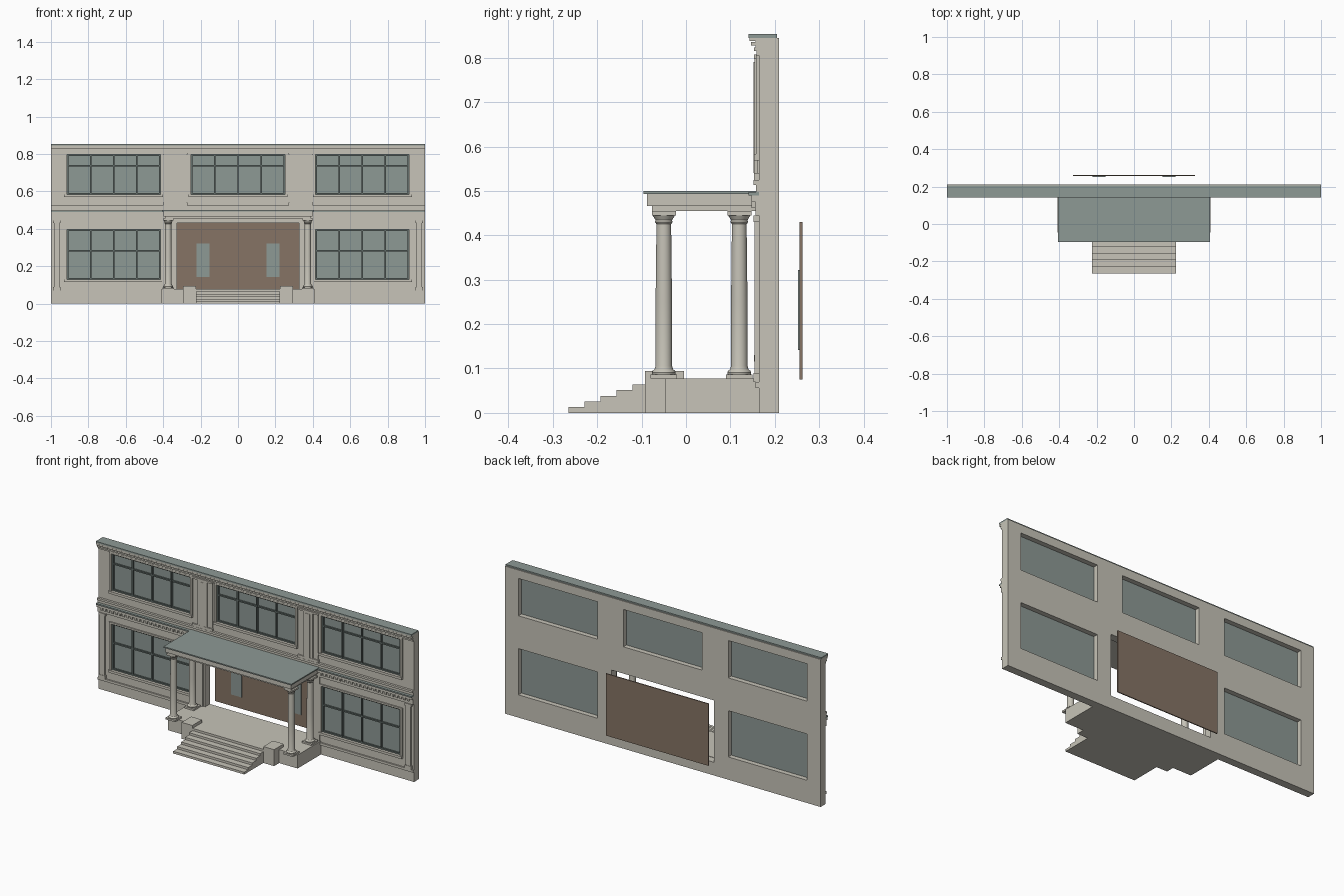
import bpy, bmesh, math

if "Cube" in bpy.data.objects:
    bpy.data.objects.remove(bpy.data.objects["Cube"], do_unlink=True)


def material(name, rgb):
    m = bpy.data.materials.new(name)
    m.use_nodes = True
    m.diffuse_color = (*rgb, 1)
    m.node_tree.nodes["Principled BSDF"].inputs["Base Color"].default_value = (*rgb, 1)
    return m


STONE = material("warm stone", (0.57, 0.55, 0.48))
TEAL = material("grey green", (0.27, 0.32, 0.30))
BROWN = material("brown wood", (0.24, 0.175, 0.13))
FRAME = material("dark frame", (0.13, 0.16, 0.15))


def finish(name, bm, mat):
    bmesh.ops.recalc_face_normals(bm, faces=bm.faces)
    me = bpy.data.meshes.new(name)
    bm.to_mesh(me)
    bm.free()
    me.materials.append(mat)
    ob = bpy.data.objects.new(name, me)
    bpy.context.collection.objects.link(ob)
    return ob


def boxes(name, mat, spans):
    """One object made of boxes, each given as (x0, x1, y0, y1, z0, z1)."""
    bm = bmesh.new()
    for x0, x1, y0, y1, z0, z1 in spans:
        vs = bmesh.ops.create_cube(bm, size=1)["verts"]
        for v in vs:
            v.co.x = x0 if v.co.x < 0 else x1
            v.co.y = y0 if v.co.y < 0 else y1
            v.co.z = z0 if v.co.z < 0 else z1
    return finish(name, bm, mat)


def both(spans):
    """Mirror boxes across x = 0."""
    return spans + [(-s[1], -s[0], *s[2:]) for s in spans]


FRONT, BACK = 0.165, 0.21
TOP = 0.845
W = 0.25                                   # half width of a window
LOW, HIGH = (0.13, 0.395), (0.583, 0.797)  # window heights
DOOR = (-0.325, 0.325, 0.075, 0.43)
windows = [(cx - W, cx + W, *zz) for cx, zz in
           ((-0.665, LOW), (0.665, LOW), (-0.665, HIGH), (0, HIGH), (0.665, HIGH))]


# Wall with openings
def build_wall():
    holes = windows + [DOOR]
    xs = sorted({-1, 1} | {x for h in holes for x in h[:2]})
    zs = sorted({0, TOP} | {z for h in holes for z in h[2:]})
    bm = bmesh.new()
    grid = {(x, z): bm.verts.new((x, FRONT, z)) for x in xs for z in zs}
    for x0, x1 in zip(xs, xs[1:]):
        for z0, z1 in zip(zs, zs[1:]):
            cx, cz = (x0 + x1) / 2, (z0 + z1) / 2
            if not any(a < cx < b and c < cz < d for a, b, c, d in holes):
                bm.faces.new([grid[p] for p in ((x0, z0), (x1, z0), (x1, z1), (x0, z1))])
    bmesh.ops.delete(bm, geom=[v for v in bm.verts if not v.link_faces], context="VERTS")
    new = bmesh.ops.extrude_face_region(bm, geom=bm.faces[:])["geom"]
    for v in new:
        if isinstance(v, bmesh.types.BMVert):
            v.co.y = BACK
    # The extrusion keeps the starting faces as the front side
    finish("facade_wall", bm, STONE)


build_wall()

# Windows: glass, glazing bars, casing and sill
glass, bars, casing, sills = [], [], [], []
for x0, x1, z0, z1 in windows:
    glass.append((x0, x1, 0.178, 0.182, z0, z1))
    t = 0.004
    for i in range(5):
        x = x0 + t + (x1 - x0 - 2 * t) * i / 4
        bars.append((x - t, x + t, 0.168, 0.178, z0, z1))
    for z in (z0 + t, z1 - t, z0 + (z1 - z0) * (0.58 if z0 < 0.3 else 0.72)):
        bars.append((x0, x1, 0.169, 0.178, z - t, z + t))
    c = 0.014
    casing += [(x0 - c, x0, 0.158, FRONT, z0, z1), (x1, x1 + c, 0.158, FRONT, z0, z1),
               (x0 - c, x1 + c, 0.158, FRONT, z1, z1 + c * 0.7)]
    sills.append((x0 - c, x1 + c, 0.153, 0.178, z0 - 0.014, z0))
boxes("window_glass", TEAL, glass)
boxes("glazing_bars", FRAME, bars)
boxes("window_casings", STONE, casing)
boxes("window_sills", STONE, sills)

# Horizontal mouldings
boxes("plinth_ledge", STONE, both([(0.41, 1, 0.157, FRONT, 0.056, 0.07)]))
boxes("middle_cornice", STONE, [(-1, 1, y, FRONT, a, b) for y, a, b in (
    (0.157, 0.445, 0.458), (0.155, 0.458, 0.476), (0.147, 0.476, 0.49),
    (0.158, 0.498, 0.513), (0.152, 0.513, 0.525))])
boxes("middle_cornice_flashing", TEAL, [(-1, 1, 0.141, FRONT, 0.49, 0.498)])
boxes("dentils", STONE, both([(x / 1000, x / 1000 + 0.012, 0.148, 0.156, 0.462, 0.476)
                             for x in range(415, 990, 24)]))
boxes("top_cornice", STONE, [(-1, 1, y, FRONT, a, b) for y, a, b in (
    (0.159, 0.805, 0.815), (0.153, 0.815, 0.823), (0.146, 0.828, 0.836), (0.143, 0.838, TOP))]
    + [(-1, 1, 0.157, FRONT, 0.823, TOP)])
boxes("roof_edge", TEAL, [(-1, 1, 0.141, 0.205, TOP, 0.853)])

# Pilasters with bases and caps
boxes("upper_pilasters", STONE, both([
    (0.275, 0.395, 0.160, FRONT, 0.525, 0.805), (0.305, 0.365, 0.154, 0.160, 0.525, 0.805),
    (0.322, 0.348, 0.152, 0.154, 0.54, 0.79), (0.27, 0.40, 0.153, FRONT, 0.525, 0.54),
    (0.27, 0.40, 0.153, FRONT, 0.797, 0.807)]))
boxes("lower_pilasters", STONE, both([
    (0.955, 0.985, 0.154, FRONT, 0.07, 0.445), (0.95, 0.99, 0.152, FRONT, 0.07, 0.09),
    (0.95, 0.99, 0.152, FRONT, 0.43, 0.445), (0.335, 0.405, 0.157, FRONT, 0.077, 0.455)]))

# Porch floor, stairs and cheek blocks
FLOOR = 0.077
boxes("porch_floor", STONE, [(-0.41, 0.41, -0.046, FRONT, 0, FLOOR),
                             (-0.225, 0.225, -0.09, -0.046, 0, FLOOR)])
boxes("stairs", STONE, [(-0.225, 0.225, -0.265 + i * 0.036, -0.265 + (i + 1) * 0.036,
                         0, FLOOR * (i + 1) / 6) for i in range(5)])
boxes("stair_cheeks", STONE, both([(0.225, 0.293, -0.092, -0.005, 0, 0.094)]))

# Porch roof
boxes("porch_entablature", STONE, [(-0.39, 0.39, -0.077, FRONT, 0.455, 0.466),
                                   (-0.398, 0.398, -0.088, FRONT, 0.466, 0.493)])
boxes("porch_roof", TEAL, [(-0.405, 0.405, -0.096, FRONT, 0.493, 0.50)])

# Turned columns
PROFILE = [(0, 0.087), (0.026, 0.087), (0.027, 0.091), (0.025, 0.095), (0.021, 0.098),
           (0.0185, 0.106), (0.0185, 0.25), (0.0165, 0.425), (0.02, 0.43), (0.0185, 0.434),
           (0.025, 0.445), (0, 0.445)]


def column(name, cx, cy, sides=24):
    bm = bmesh.new()
    vs = [bm.verts.new((cx + r, cy, z)) for r, z in PROFILE]
    es = [bm.edges.new(p) for p in zip(vs, vs[1:])]
    bmesh.ops.spin(bm, geom=vs + es, cent=(cx, cy, 0), axis=(0, 0, 1),
                   angle=math.tau, steps=sides, use_duplicate=False)
    bmesh.ops.remove_doubles(bm, verts=bm.verts, dist=0.0001)
    ob = finish(name, bm, STONE)
    bpy.ops.object.select_all(action="DESELECT")
    ob.select_set(True)
    bpy.context.view_layer.objects.active = ob
    bpy.ops.object.shade_smooth_by_angle(angle=math.radians(30))


blocks = []
for side, cx in (("left", 0.373), ("right", -0.373)):
    for row, cy in (("front", -0.05), ("back", 0.12)):
        column(f"{row}_{side}_column", cx, cy)
        for r, a, b in ((0.03, FLOOR, 0.087), (0.027, 0.445, 0.455)):
            blocks.append((cx - r, cx + r, cy - r, cy + r, a, b))
boxes("column_blocks", STONE, blocks)

# Door panel set behind the wall, with two glazed lights
boxes("door_panel", BROWN, [(DOOR[0], DOOR[1], 0.256, 0.262, DOOR[2], DOOR[3])])
boxes("door_lights", TEAL, both([(0.153, 0.222, 0.252, 0.257, 0.142, 0.322)]))
